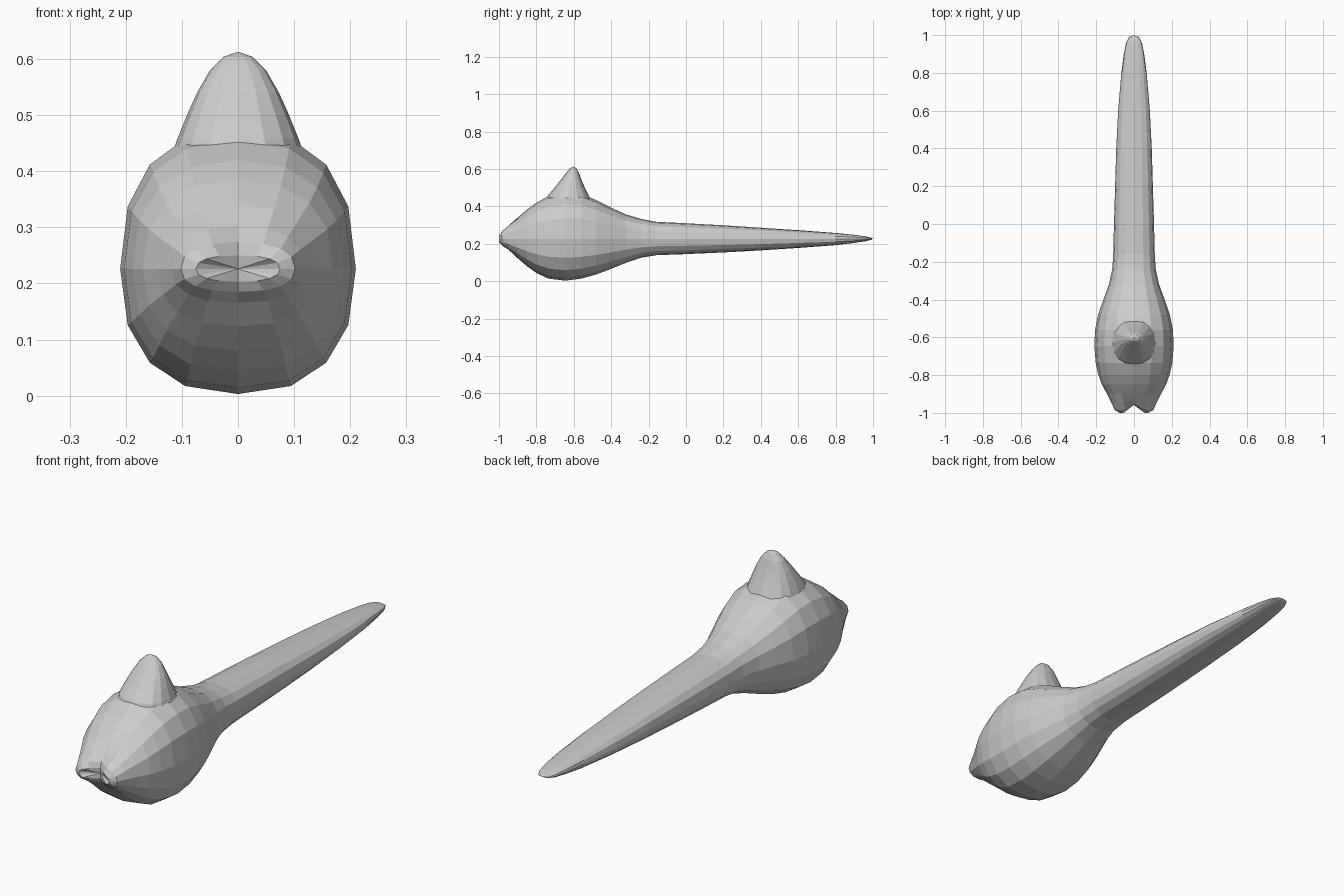
import bpy, bmesh, math

if "Cube" in bpy.data.objects:
    bpy.data.objects.remove(bpy.data.objects["Cube"])

grey = bpy.data.materials.new("plain grey")
grey.diffuse_color = (0.6, 0.6, 0.6, 1)
grey.use_nodes = True
grey.node_tree.nodes["Principled BSDF"].inputs["Base Color"].default_value = grey.diffuse_color
AXIS_Z = 0.226


def squircle(sides, power):
    """Unit cross-section, slightly fuller than a circle."""
    pts = []
    for i in range(sides):
        a = 2 * math.pi * i / sides
        c, s = math.cos(a), math.sin(a)
        pts.append((math.copysign(abs(c) ** (2 / power), c),
                    math.copysign(abs(s) ** (2 / power), s)))
    return pts


def loft(name, rings, first_tip=None, last_tip=None):
    """Skin a list of rings, closing each end with a fan to a tip point."""
    bm = bmesh.new()
    loops = [[bm.verts.new(p) for p in ring] for ring in rings]
    n = len(loops[0])
    for a, b in zip(loops, loops[1:]):
        for i in range(n):
            j = (i + 1) % n
            bm.faces.new((a[i], a[j], b[j], b[i]))
    for loop, tip in ((loops[0], first_tip), (loops[-1], last_tip)):
        if tip:
            t = bm.verts.new(tip)
            for i in range(n):
                bm.faces.new((loop[i], loop[(i + 1) % n], t))
        else:
            bm.faces.new(loop)
    bmesh.ops.recalc_face_normals(bm, faces=bm.faces)
    mesh = bpy.data.meshes.new(name)
    bm.to_mesh(mesh)
    bm.free()
    mesh.materials.append(grey)
    obj = bpy.data.objects.new(name, mesh)
    bpy.context.collection.objects.link(obj)
    return obj


# Body and tail: y, half width, top z, bottom z
stations = [
    (-1.000, 0.075, 0.250, 0.203), (-0.985, 0.102, 0.274, 0.185),
    (-0.950, 0.118, 0.302, 0.165), (-0.900, 0.143, 0.340, 0.123),
    (-0.850, 0.170, 0.384, 0.080), (-0.800, 0.188, 0.420, 0.044),
    (-0.735, 0.203, 0.455, 0.014), (-0.645, 0.210, 0.474, 0.003),
    (-0.560, 0.206, 0.466, 0.014), (-0.480, 0.190, 0.434, 0.036),
    (-0.400, 0.162, 0.393, 0.066), (-0.320, 0.133, 0.357, 0.099),
    (-0.240, 0.115, 0.333, 0.126), (-0.160, 0.110, 0.318, 0.139),
    (0.000, 0.106, 0.310, 0.145), (0.200, 0.100, 0.299, 0.154),
    (0.400, 0.094, 0.286, 0.165), (0.600, 0.084, 0.273, 0.178),
    (0.800, 0.067, 0.258, 0.193), (0.900, 0.054, 0.248, 0.205),
    (0.960, 0.042, 0.240, 0.214), (0.990, 0.026, 0.233, 0.221),
]


def body_ring(y, w, top, bottom):
    ring = []
    front = max(0.0, (-0.9 - y) / 0.1)          # fades in towards the snout
    for cx, cz in squircle(16, 2.4):
        x = w * cx
        z = AXIS_Z + cz * (top - AXIS_Z if cz > 0 else AXIS_Z - bottom)
        # groove between the two snout lobes
        dent = 0.042 * front * max(0.0, 1 - abs(x) / 0.055)
        ring.append((x, y + dent, z))
    return ring


loft("body_and_tail", [body_ring(*s) for s in stations],
     first_tip=(0, -0.956, AXIS_Z), last_tip=(0, 1.0, 0.227))

# Pointed crest: z, half width, front y, back y
crest = [
    (0.400, 0.128, -0.765, -0.490), (0.458, 0.108, -0.738, -0.520),
    (0.500, 0.091, -0.703, -0.541), (0.540, 0.073, -0.671, -0.558),
    (0.580, 0.050, -0.640, -0.573), (0.604, 0.026, -0.620, -0.586),
]
loft("crest",
     [[(w * cx, (f + b) / 2 + (b - f) / 2 * cy, z) for cx, cy in squircle(16, 2.3)]
      for z, w, f, b in crest],
     last_tip=(0, -0.602, 0.613))
